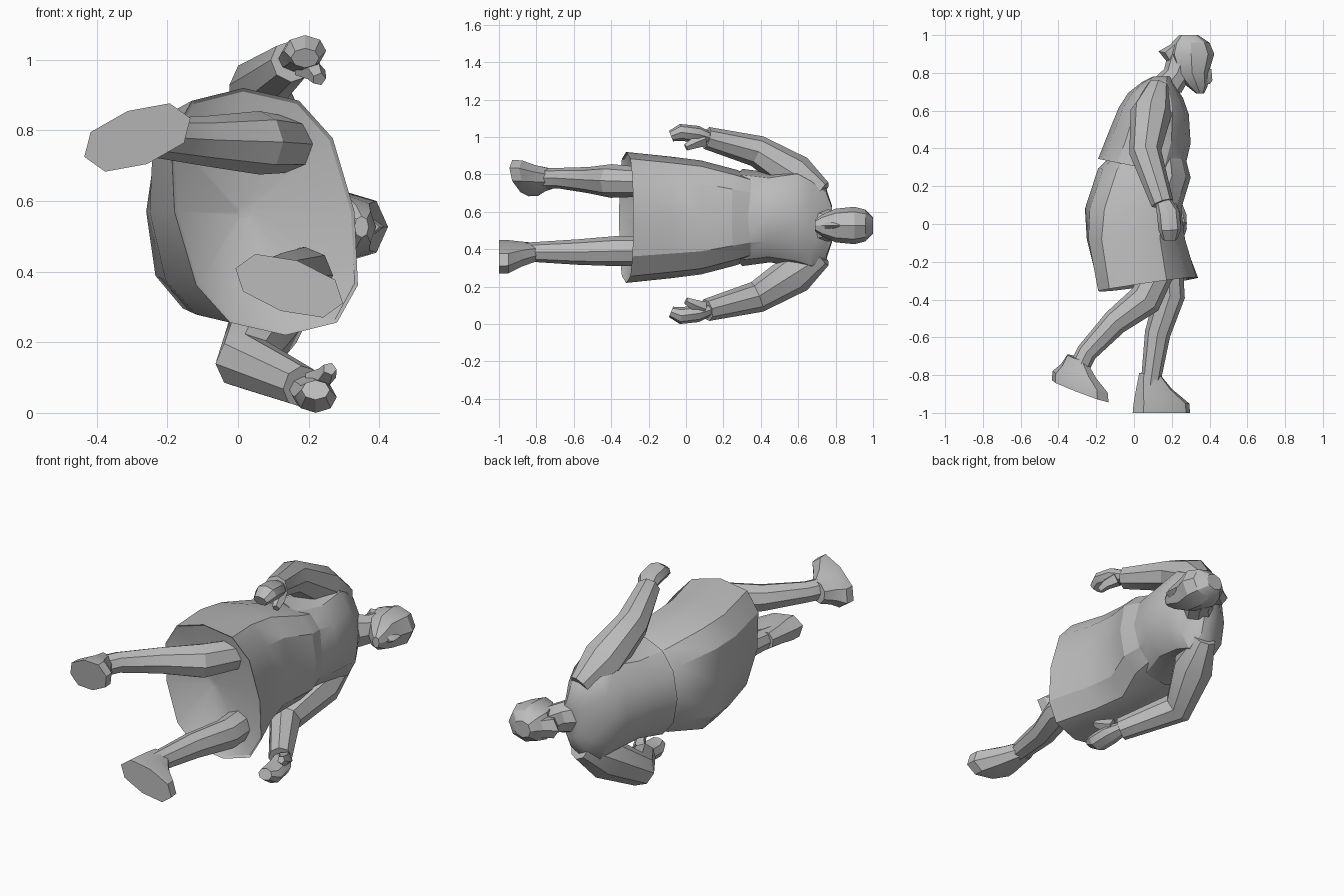
import bpy, bmesh, math
from mathutils import Vector

cube = bpy.data.objects.get("Cube")
if cube:
    bpy.data.objects.remove(cube, do_unlink=True)

GREY = (.5, .5, .5, 1)
plain_grey = bpy.data.materials.new("plain_grey")
plain_grey.use_nodes = True
plain_grey.diffuse_color = GREY
plain_grey.node_tree.nodes["Principled BSDF"].inputs["Base Color"].default_value = GREY

MIDDLE = .535  # height of the body's plane of symmetry


def outline(sides, square):
    """Unit ellipse whose corners fill out as square falls below one."""
    def swell(value):
        return math.copysign(abs(value) ** square, value)
    angles = [math.tau * i / sides for i in range(sides)]
    return [(swell(math.cos(a)), swell(math.sin(a))) for a in angles]


def skin(name, rings, sides=8, square=1):
    """Join rings of (centre, half axis, half axis) into a closed smooth-sided part."""
    bm = bmesh.new()
    shape = outline(sides, square)
    loops = [[bm.verts.new(centre + u * a + v * b) for a, b in shape] for centre, u, v in rings]
    for low, high in zip(loops, loops[1:]):
        for i in range(sides):
            bm.faces.new((low[i - 1], low[i], high[i], high[i - 1]))
    bm.faces.new(loops[0])
    bm.faces.new(loops[-1])
    bmesh.ops.recalc_face_normals(bm, faces=bm.faces)
    mesh = bpy.data.meshes.new(name)
    bm.to_mesh(mesh)
    bm.free()
    mesh.materials.append(plain_grey)
    part = bpy.data.objects.new(name, mesh)
    bpy.context.collection.objects.link(part)
    bpy.ops.object.select_all(action='DESELECT')
    part.select_set(True)
    bpy.context.view_layer.objects.active = part
    bpy.ops.object.shade_smooth_by_angle(angle=math.radians(30))


def ring(y, back, front, wide, tilt=0, skew=0, z=MIDDLE):
    """Cross-section of the trunk; tilt raises its front edge, skew drags its left side back."""
    half = (front - back) / 2
    centre = Vector(((front + back) / 2, y, z))
    return centre, Vector((half, half * tilt, 0)), Vector((-skew, 0, wide / 2))


def joint(x, y, z, radius):
    return Vector((x, y, z)), radius


def limb(name, joints, thin=1, sides=8):
    """Tube through the joints, each ring square to the path."""
    places = [place for place, radius in joints]
    rings = []
    for i, (place, radius) in enumerate(joints):
        along = places[min(i + 1, len(places) - 1)] - places[max(i - 1, 0)]
        across = along.cross(Vector((1, 0, 0))).normalized()
        deep = across.cross(along).normalized()
        rings.append((place, deep * radius, across * radius * thin))
    skin(name, rings, sides)


# Flared skirt, closed by a shallow hollow at the hem
CLOTH = .57
skin("skirt", [
    ring(y=.36, back=-.12, front=.27, wide=.44, z=CLOTH),
    ring(y=.27, back=-.19, front=.3, wide=.51, tilt=-.1, z=CLOTH),
    ring(y=.08, back=-.26, front=.25, wide=.61, z=CLOTH),
    ring(y=-.08, back=-.25, front=.27, wide=.65, skew=.03, z=CLOTH),
    ring(y=-.32, back=-.18, front=.33, wide=.7, tilt=.15, skew=.06, z=CLOTH),
    ring(y=-.31, back=-.17, front=.32, wide=.68, tilt=.15, skew=.06, z=CLOTH),
    ring(y=-.24, back=0, front=.04, wide=.04, z=CLOTH),
], sides=12, square=.75)

# Jacket with a rounded, stooping back
skin("jacket", [
    ring(y=.3, back=-.19, front=.26, wide=.52, tilt=-.2, z=CLOTH),
    ring(y=.45, back=-.14, front=.3, wide=.48, tilt=-.1, z=CLOTH),
    ring(y=.6, back=-.08, front=.29, wide=.53, tilt=-.1, z=CLOTH),
    ring(y=.68, back=-.03, front=.26, wide=.51, tilt=-.1),
    ring(y=.75, back=.04, front=.21, wide=.38),
    ring(y=.78, back=.1, front=.2, wide=.2),
], sides=12, square=.9)

# Neck and bowed head
FACE = .527
skin("neck", [
    ring(y=.72, back=.08, front=.25, wide=.19, tilt=-.3, z=FACE),
    ring(y=.8, back=.16, front=.3, wide=.15, tilt=-.3, z=FACE),
    ring(y=.88, back=.18, front=.34, wide=.15, tilt=-.3, z=FACE),
])
skin("head", [
    ring(y=.69, back=.33, front=.37, wide=.06, z=FACE),
    ring(y=.73, back=.28, front=.39, wide=.12, z=FACE),
    ring(y=.8, back=.22, front=.395, wide=.18, z=FACE),
    ring(y=.9, back=.18, front=.425, wide=.2, z=FACE),
    ring(y=.96, back=.2, front=.4, wide=.17, z=FACE),
    ring(y=1, back=.24, front=.34, wide=.09, z=FACE),
], square=.9)
skin("nose", [
    ring(y=.74, back=.36, front=.4, wide=.04, z=FACE),
    ring(y=.76, back=.36, front=.415, wide=.04, z=FACE),
    ring(y=.82, back=.37, front=.41, wide=.02, z=FACE),
], sides=4)
skin("hair_bun", [
    ring(y=.84, back=.19, front=.25, wide=.07, z=FACE),
    ring(y=.9, back=.13, front=.27, wide=.12, tilt=-.2, z=FACE),
    ring(y=.96, back=.21, front=.28, wide=.1, z=FACE),
], sides=6)

# Arms and hands, mirrored about the middle, the right elbow further back
for side, out, elbow, wrist in (("left", 1, .06, .15), ("right", -1, .02, .18)):
    def reach(distance):
        return MIDDLE + out * distance

    limb(side + "_sleeve", [
        joint(x=.13, y=.73, z=reach(.17), radius=.06),
        joint(x=.09, y=.59, z=reach(.26), radius=.11),
        joint(x=elbow, y=.38, z=reach(.39), radius=.085),
        joint(x=wrist, y=.11, z=reach(.46), radius=.06),
    ])
    limb(side + "_hand", [
        joint(x=wrist, y=.13, z=reach(.46), radius=.04),
        joint(x=wrist + .03, y=.06, z=reach(.48), radius=.06),
        joint(x=wrist + .04, y=-.03, z=reach(.49), radius=.06),
        joint(x=wrist + .04, y=-.08, z=reach(.47), radius=.04),
    ], thin=.75)
    limb(side + "_thumb", [
        joint(x=wrist + .04, y=.09, z=reach(.45), radius=.04),
        joint(x=wrist + .07, y=.04, z=reach(.43), radius=.03),
        joint(x=wrist + .08, y=0, z=reach(.41), radius=.02),
    ], sides=5)

# Striding legs
limb("front_leg", [
    joint(x=.18, y=-.24, z=.39, radius=.08),
    joint(x=.19, y=-.38, z=.39, radius=.08),
    joint(x=.125, y=-.58, z=.385, radius=.068),
    joint(x=.085, y=-.86, z=.385, radius=.05),
])
limb("back_leg", [
    joint(x=.14, y=-.24, z=.76, radius=.08),
    joint(x=.06, y=-.4, z=.765, radius=.09),
    joint(x=-.1, y=-.52, z=.77, radius=.07),
    joint(x=-.25, y=-.68, z=.78, radius=.055),
    joint(x=-.31, y=-.8, z=.78, radius=.055),
])


def shoe(name, sole, ankle, turn, slope, width):
    """Flat sole pointing along turn, drawn in towards the ankle."""
    sole, ankle = Vector(sole), Vector(ankle)
    angle = math.radians(turn)
    toe = Vector((math.cos(angle), slope, math.sin(angle)))
    edge = Vector((-math.sin(angle), 0, math.cos(angle))) * width
    thick = Vector((0, .05, 0))
    skin(name, [
        (sole, toe * .16, edge),
        (sole + thick, toe * .155, edge),
        (sole.lerp(ankle, .6), toe * .1, edge * .8),
        (ankle, toe * .055, edge * .65),
    ], square=.85)


shoe("front_shoe", (.145, -1, .36), (.08, -.79, .385), turn=-18, slope=0, width=.075)
shoe("back_shoe", (-.285, -.885, .78), (-.3, -.71, .78), turn=20, slope=-.37, width=.08)
